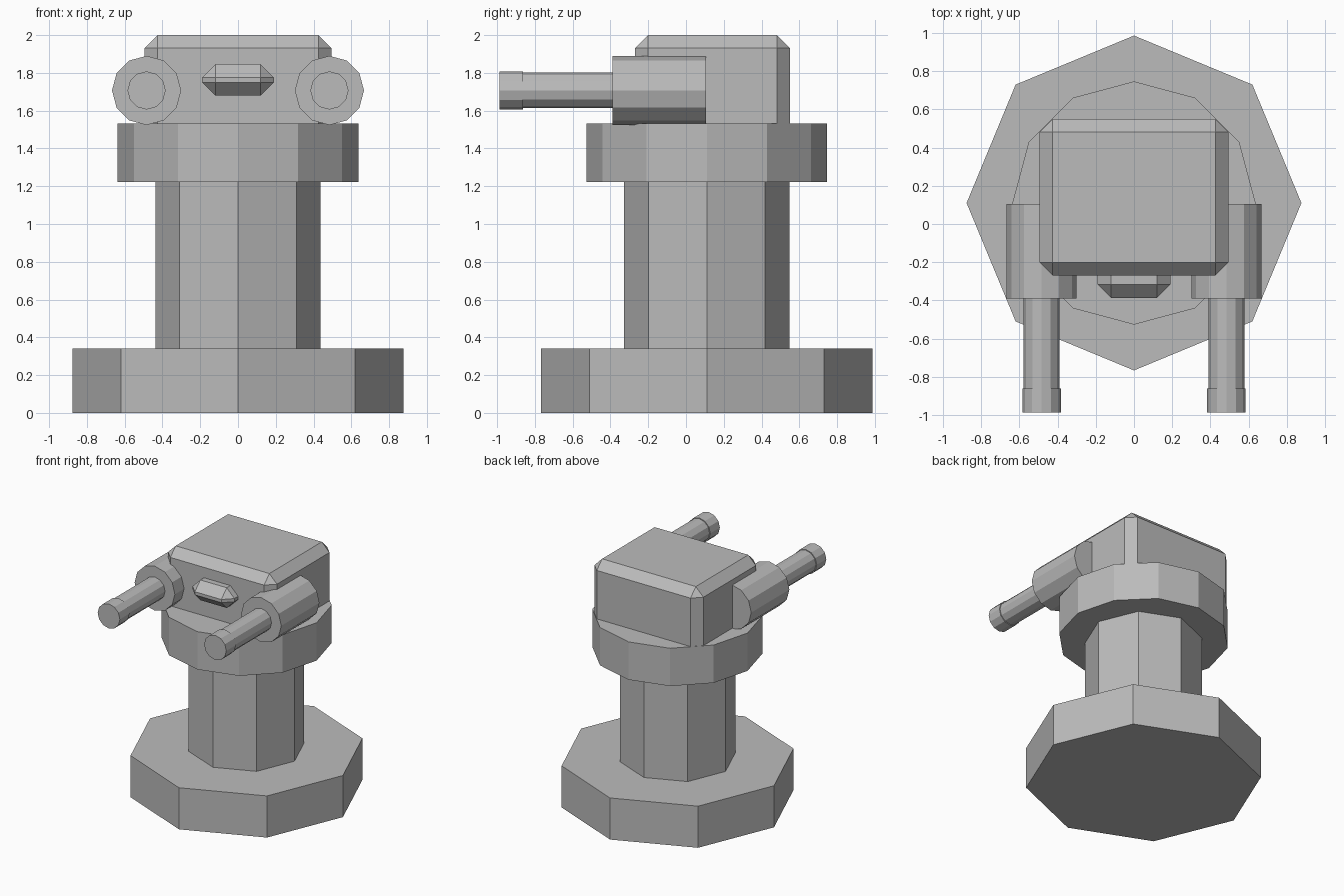
import bpy
from math import pi

cube = bpy.data.objects.get("Cube")
if cube:
    bpy.data.objects.remove(cube, do_unlink=True)

# One plain grey for the whole model
grey = bpy.data.materials.new("plain grey")
grey.use_nodes = True
GREY = (0.5, 0.5, 0.5, 1)
grey.diffuse_color = GREY
grey.node_tree.nodes["Principled BSDF"].inputs["Base Color"].default_value = GREY

AXIS_Y = 0.11   # centre line of the pedestal


def finish(name):
    obj = bpy.context.object
    obj.name = name
    obj.data.materials.append(grey)
    return obj


def post(name, sides, radius, z0, z1):
    """Upright prism on the pedestal's centre line."""
    bpy.ops.mesh.primitive_cylinder_add(
        vertices=sides, radius=radius, depth=z1 - z0,
        location=(0, AXIS_Y, (z0 + z1) / 2))
    return finish(name)


def tube(name, radius, x, y0, y1):
    """Twelve-sided prism lying along y at gun height."""
    bpy.ops.mesh.primitive_cylinder_add(
        vertices=12, radius=radius, depth=y1 - y0,
        location=(x, (y0 + y1) / 2, 1.707), rotation=(pi / 2, 0, 0))
    return finish(name)


def chamfered_box(name, low, high, chamfer):
    """Box between two corners with every edge cut flat."""
    bpy.ops.mesh.primitive_cube_add(
        size=1, location=[(a + b) / 2 for a, b in zip(low, high)])
    obj = finish(name)
    obj.scale = [b - a for a, b in zip(low, high)]
    bpy.ops.object.transform_apply(location=False, rotation=False, scale=True)
    bevel = obj.modifiers.new("chamfer", "BEVEL")
    bevel.width = chamfer
    bevel.segments = 1
    return obj


# Pedestal
post("base", 8, 0.877, 0, 0.342)
post("column", 8, 0.437, 0.342, 1.222)
post("collar", 12, 0.637, 1.222, 1.533)

# Head, its lower chamfer sunk into the collar, and the front visor
chamfered_box("head", (-0.495, -0.27, 1.463), (0.495, 0.55, 2.0), 0.069)
chamfered_box("visor", (-0.19, -0.388, 1.68), (0.19, -0.15, 1.846), 0.07)

# Guns on both sides
for side, sign in (("left", 1), ("right", -1)):
    x = sign * 0.484
    tube(side + "_gun_housing", 0.183, x, -0.39, 0.105)
    tube(side + "_gun_barrel", 0.094, x, -0.87, -0.38)
    tube(side + "_gun_muzzle", 0.101, x, -0.987, -0.863)
